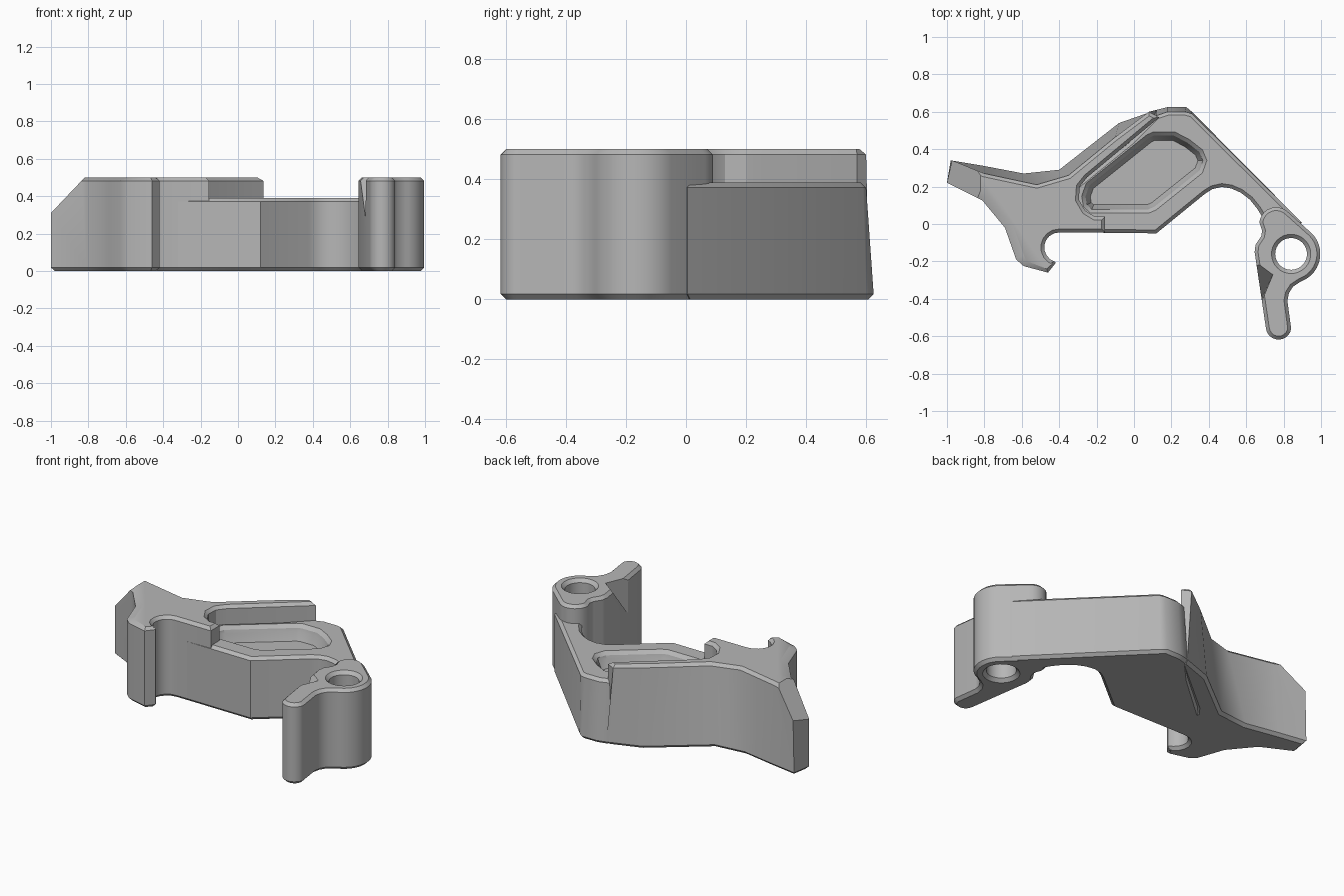
import bpy, bmesh, math
from mathutils import Vector

cube = bpy.data.objects.get("Cube")
if cube:
    bpy.data.objects.remove(cube, do_unlink=True)

grey = bpy.data.materials.new("satin grey")
grey.use_nodes = True
grey.diffuse_color = (0.47, 0.47, 0.47, 1)
grey.node_tree.nodes["Principled BSDF"].inputs["Base Color"].default_value = (0.47, 0.47, 0.47, 1)


def arc(cx, cy, r, a0, a1, n):
    angles = [math.radians(a0 + (a1 - a0) * i / n) for i in range(n + 1)]
    return [(cx + r * math.cos(a), cy + r * math.sin(a)) for a in angles]


def inset(pts, amounts):
    """Move each corner of a counter-clockwise outline inward."""
    if not isinstance(amounts, list):
        amounts = [amounts] * len(pts)
    result = []
    for i, p in enumerate(pts):
        p = Vector(p)
        d1 = (p - Vector(pts[i - 1])).normalized()
        d2 = (Vector(pts[(i + 1) % len(pts)]) - p).normalized()
        n1, n2 = Vector((-d1.y, d1.x)), Vector((-d2.y, d2.x))
        move = (n1 + n2) / max(0.5, 1 + n1.dot(n2))
        result.append(tuple(p + move * amounts[i]))
    return result


def finish(name, bm):
    bmesh.ops.recalc_face_normals(bm, faces=bm.faces[:])
    mesh = bpy.data.meshes.new(name)
    bm.to_mesh(mesh)
    bm.free()
    mesh.materials.append(grey)
    obj = bpy.data.objects.new(name, mesh)
    bpy.context.collection.objects.link(obj)
    return obj


def loft(rings):
    """Closed solid through a stack of outlines with equal corner counts."""
    bm = bmesh.new()
    loops = [[bm.verts.new((x, y, z)) for x, y in pts] for pts, z in rings]
    for a, b in zip(loops, loops[1:]):
        for i in range(len(a)):
            j = (i + 1) % len(a)
            bm.faces.new((a[i], a[j], b[j], b[i]))
    bm.faces.new(loops[0][::-1])
    bm.faces.new(loops[-1])
    return bm


def slab(low, high, top, edge=0.018, top_inset=None):
    return loft([(inset(low, edge), 0), (low, edge), (high, top - edge),
                 (inset(high, top_inset or edge), top)])


def cut(obj, cutter):
    cutter.hide_render = True
    bpy.context.view_layer.objects.active = obj
    mod = obj.modifiers.new("cut", "BOOLEAN")
    mod.operation = "DIFFERENCE"
    mod.solver = "EXACT"
    mod.object = cutter
    bpy.ops.object.modifier_apply(modifier=mod.name)
    bpy.data.objects.remove(cutter, do_unlink=True)


# Raised block: hook, inner step, rail, sloped back and wing
front = [(-1, .22), (-.81, .125), (-.69, -.02), (-.63, -.19), (-.59, -.225)]
hook = [(-.46, -.26), (-.42, -.21)] + arc(-.40, -.125, .08, 255, 90, 8)
step = [(-.155, -.045), (-.155, .04), (-.21, .04), (-.26, .07), (-.295, .13),
        (-.29, .20), (-.25, .25), (.135, .57)]
back_low = [(.12, .61), (-.08, .54), (-.40, .29), (-.59, .27), (-.80, .31), (-.98, .34)]
back_high = [(.08, .60), (-.10, .465), (-.35, .26), (-.52, .21), (-.80, .27), (-.97, .34)]
shared = front + hook + step
widths = [.045] * 4 + [.03] + [.018] * (len(shared) + len(back_high) - 5)
bm = slab(shared + back_low, shared + back_high, .5, top_inset=widths)
# Slanted end of the wing
sliced = bmesh.ops.bisect_plane(bm, geom=bm.verts[:] + bm.edges[:] + bm.faces[:],
                                plane_co=(-1, 0, .31), plane_no=(-1, 0, .95), clear_outer=True)
rim = [e for e in sliced["geom_cut"] if isinstance(e, bmesh.types.BMEdge)]
bmesh.ops.holes_fill(bm, edges=rim)
raised_block = finish("raised_block", bm)

# Lower plate with the diagonal arm
plate_front = [(-.32, -.045), (.12, -.05), (.38, .162), (.42, .187), (.47, .198), (.52, .19),
               (.57, .168), (.62, .13), (.66, .08), (.69, .03), (.78, -.03), (.90, .005)]
plate_low = plate_front + [(.31, .60), (.28, .625), (.18, .625), (.12, .61), (-.02, .46), (-.34, .18)]
plate_high = plate_front + [(.31, .59), (.275, .60), (.18, .60), (.12, .58), (-.02, .44), (-.34, .18)]
plate = finish("lower_plate", slab(plate_low, plate_high, .39))

# Flared pocket in the plate
pocket = [(-.235, .053), (.08, .053), (.12, .07), (.37, .27), (.395, .34), (.37, .40), (.30, .455),
          (.22, .497), (.10, .497), (.065, .48), (-.26, .22), (-.285, .15), (-.275, .09)]
cut(plate, finish("pocket_cutter", loft([(inset(pocket, .05), .30), (inset(pocket, .03), .35),
                                         (inset(pocket, .025), .37), (inset(pocket, -.005), .40)])))

# Pivot boss with its leg
boss_line = (arc(.76, 0, .09, 45, 175, 10) + [(.685, -.035), (.68, -.065), (.65, -.11), (.645, -.15)]
             + arc(.773, -.55, .068, 188, 352, 10)
             + [(.82, -.41), (.828, -.37), (.85, -.335)] + arc(.84, -.16, .156, -70, 45, 14))
boss = finish("pivot_boss", slab(boss_line, boss_line, .5))


def circle(r):
    return arc(.84, -.16, r, 0, 348.75, 31)


cut(boss, finish("hole_cutter", loft([(circle(.11), -.005), (circle(.085), .02),
                                      (circle(.085), .48), (circle(.11), .505)])))

# Wedge notch on the side of the leg
bm = bmesh.new()
for p in [(.59, -.15, .51), (.745, -.265, .51), (.68, -.42, .51), (.675, -.42, .25),
          (.55, -.42, .51), (.55, -.42, .25)]:
    bm.verts.new(p)
bmesh.ops.convex_hull(bm, input=bm.verts[:])
cut(boss, finish("notch_cutter", bm))

# Smooth curves, keep bevel edges crisp
for obj in (raised_block, plate, boss):
    bpy.ops.object.select_all(action="DESELECT")
    obj.select_set(True)
    bpy.context.view_layer.objects.active = obj
    bpy.ops.object.shade_smooth_by_angle(angle=math.radians(30))
